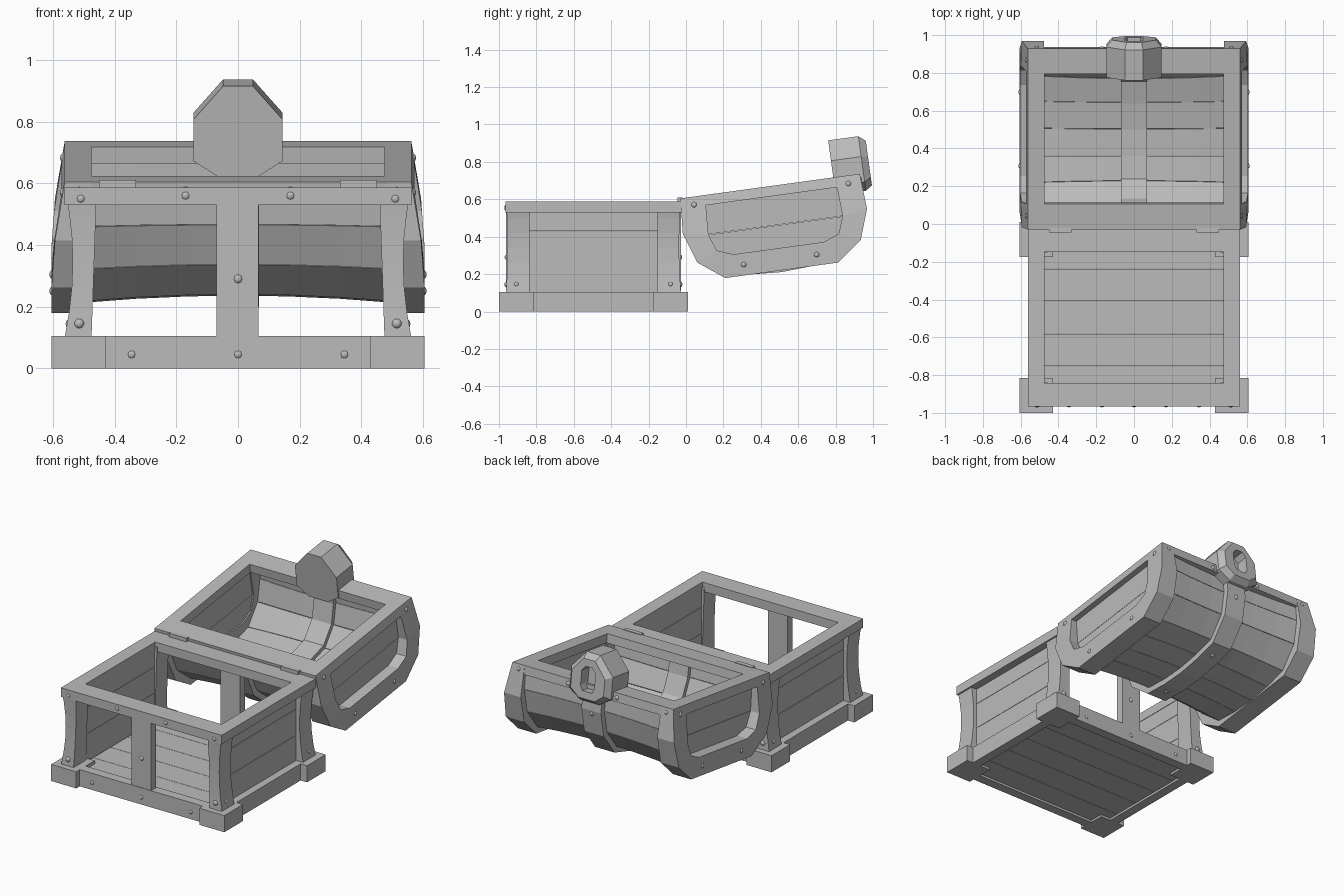
import bpy, bmesh, math
from mathutils import Matrix, Vector

if "Cube" in bpy.data.objects:
    bpy.data.objects.remove(bpy.data.objects["Cube"])

mat = bpy.data.materials.new("plain grey")
mat.diffuse_color = (0.5, 0.5, 0.5, 1)
mat.use_nodes = True
mat.node_tree.nodes["Principled BSDF"].inputs["Base Color"].default_value = mat.diffuse_color

YC = -0.495                       # centre of the chest base in y
A = math.radians(7.8)             # tilt of the open lid
W = 0.968                         # lid width along its rim


def L(x, u, v):
    """Lid space (u along rim, v away from the opening) to world."""
    return (x, -0.03 + u * math.cos(A) + v * math.sin(A),
            0.605 + u * math.sin(A) - v * math.cos(A))


def finish(name, bm):
    bmesh.ops.recalc_face_normals(bm, faces=bm.faces)
    me = bpy.data.meshes.new(name)
    bm.to_mesh(me)
    bm.free()
    me.materials.append(mat)
    ob = bpy.data.objects.new(name, me)
    bpy.context.collection.objects.link(ob)
    return ob


def loft(name, loops, cyclic=False):
    """Skin closed loops of equal length; cap ends or join last to first."""
    bm = bmesh.new()
    rows = [[bm.verts.new(p) for p in lp] for lp in loops]
    n = len(rows[0])
    pairs = list(zip(rows, rows[1:])) + ([(rows[-1], rows[0])] if cyclic else [])
    for a, b in pairs:
        for i in range(n):
            j = (i + 1) % n
            bm.faces.new((a[i], a[j], b[j], b[i]))
    if not cyclic:
        bm.faces.new(rows[0])
        bm.faces.new(rows[-1])
    return finish(name, bm)


def rect(x0, x1, y0, y1):
    return [(x0, y0), (x1, y0), (x1, y1), (x0, y1)]


def box(name, x0, x1, y0, y1, z0, z1):
    return loft(name, [[(x, y, z) for x, y in rect(x0, x1, y0, y1)] for z in (z0, z1)])


def frame(name, outer, inner, h0, h1, place):
    """Rectangular ring between two outlines."""
    return loft(name, [[place(a, b, h) for a, b in o]
                       for o, h in ((outer, h0), (outer, h1), (inner, h1), (inner, h0))], True)


def world(x, y, z):
    return (x, y, z)


# ---------- base ----------
def bow(z, depth=0.026):
    """Inward curve of the posts at height z."""
    t = (z - 0.105) / 0.48
    return depth * max(0.0, 1 - (2 * t - 1) ** 2)


def crect(hx, hy):
    return rect(-hx, hx, YC - hy, YC + hy)


frame("top_rim", crect(0.562, 0.47), crect(0.475, 0.347), 0.53, 0.587, world)
frame("bottom_rail", crect(0.56, 0.47), crect(0.50, 0.41), 0.0, 0.105, world)

ZS = [0.10, 0.18, 0.26, 0.34, 0.42, 0.50, 0.56]
for sx in (-1, 1):
    for sy in (-1, 1):
        box("foot", sx * 0.43, sx * 0.605, YC + sy * 0.32, YC + sy * 0.505, 0, 0.105)
        loft("corner_post", [[(sx * x, YC + sy * y, z) for x, y in
             rect(0.475 - 0.035 * (z - 0.1), 0.562 - bow(z), 0.343, 0.468 - bow(z, 0.01))]
             for z in ZS])
    # side wall planks
    for z0, z1 in ((0.09, 0.264), (0.266, 0.429), (0.431, 0.54)):
        box("side_plank", sx * 0.478, sx * 0.513, YC - 0.36, YC + 0.36, z0, z1)

# centre straps at front and back
for sy in (-1, 1):
    box("centre_strap", -0.069, 0.067, YC + sy * 0.42, YC + sy * 0.467, 0.1, 0.54)

# floor planks
n = 5
for i in range(n):
    y0 = YC - 0.43 + i * 0.86 / n
    box("floor_plank", -0.52, 0.52, y0 + 0.001, y0 + 0.86 / n - 0.001, 0.014, 0.085)

# hinges
for s in (-1, 1):
    box("hinge", s * 0.33, s * 0.45, -0.045, -0.018, 0.57, 0.610)

# ---------- lid ----------
def mirror(pts):
    """Complete a half profile by reflecting it across the lid centre."""
    return pts + [(W - u, v) for u, v in reversed(pts)]


def flare(v):
    """Outer half length of the lid at depth v."""
    return 0.562 + 0.043 * math.sin(min(1, v / 0.36) * math.pi / 2)


def offset(pts, d):
    """Move an open profile inward by d with mitred corners."""
    res = []
    for i, p in enumerate(pts):
        a = Vector(pts[max(i - 1, 0)])
        b = Vector(pts[min(i + 1, len(pts) - 1)])
        p = Vector(p)
        dirs = [e.normalized() for e in (p - a, b - p) if e.length > 0]
        norms = [Vector((e.y, -e.x)) for e in dirs]
        m = sum(norms, Vector((0, 0))).normalized()
        res.append(p + m * d / m.dot(norms[0]))
    return res


OUT = mirror([(0, 0), (-0.013, 0.19), (0.043, 0.352), (0.18, 0.4545)])
INN = mirror([(0.13, 0.055), (0.122, 0.212), (0.155, 0.302), (0.24, 0.335)])

frame("lid_rim", rect(-0.56, 0.56, 0.0, W), rect(-0.475, 0.475, 0.138, W - 0.135),
      0.0, 0.055, L)

UPPER = [(0.11, 0.04), (0.11, 0.211), (W - 0.11, 0.211), (W - 0.11, 0.04)]
LOWER = mirror([(0.11, 0.213), (0.145, 0.31), (0.235, 0.345)])
for s in (-1, 1):
    # arched end frame
    loft("lid_end_frame", [
        [L(s * flare(v), u, v) for u, v in OUT], [L(s * flare(v), u, v) for u, v in INN],
        [L(s * 0.477, u, v) for u, v in INN], [L(s * 0.477, u, v) for u, v in OUT]], True)
    # recessed end planks
    for poly in (UPPER, LOWER):
        loft("lid_end_plank", [[L(s * x, u, v) for u, v in poly] for x in (0.485, 0.535)])

# barrel planks on a shallow arch, waisted towards the middle
SEAMS = mirror([(0.012, 0.01), (0.016, 0.15), (0.062, 0.295), (0.185, 0.418), (0.335, 0.443)])
SEAMS.insert(5, (W / 2, 0.452))
XS = [-0.49, -0.33, -0.16, 0, 0.16, 0.33, 0.49]
rings = []
for x in XS:
    d = 0.002 + 0.022 * (1 - (x / 0.49) ** 2)
    rings.append((x, offset(SEAMS, d), offset(SEAMS, d + 0.03)))
for i in range(len(SEAMS) - 1):
    loops = []
    for x, o, q in rings:
        gap = (o[i + 1] - o[i]).normalized() * 0.001
        loops.append([L(x, *p) for p in (o[i] + gap, o[i + 1] - gap,
                                         q[i + 1] - gap, q[i] + gap)])
    loft("lid_plank", loops)

# strap over the lid
S0, S1 = offset(SEAMS, -0.012), offset(SEAMS, 0.078)
loft("lid_strap", [[L(-0.068, *a), L(0.068, *a), L(0.068, *b), L(-0.068, *b)]
                   for a, b in zip(S0, S1)])

# ---------- lock with keyhole ----------
def octagon(hx, top, bottom, cx, ct, cb):
    right = [(cx, top), (hx, top + ct), (hx, bottom - cb), (cx * 1.4, bottom)]
    return right + [(-x, v) for x, v in reversed(right)]


big = octagon(0.145, -0.20, 0.095, 0.048, 0.11, 0.05)
face = octagon(0.115, -0.17, 0.07, 0.04, 0.09, 0.045)
hole = octagon(0.048, -0.125, 0.025, 0.024, 0.03, 0.03)
loft("lock", [[L(x, u, v) for x, v in o] for o, u in
              ((big, 0.825), (big, 0.988), (face, 1.024), (hole, 1.024), (hole, 0.95))])

# ---------- rivets, sunk so only a low dome shows ----------
def rivets(name, points):
    bm = bmesh.new()
    for p in points:
        bmesh.ops.create_uvsphere(bm, u_segments=10, v_segments=6, radius=0.017,
                                  matrix=Matrix.Translation(p))
    for f in bm.faces:
        f.smooth = True
    finish(name, bm)


SINK = 0.009
pts = []
for sy in (-1, 1):
    for x, z in ((0.51, 0.55), (0.17, 0.56), (0.515, 0.145), (0.345, 0.045), (0, 0.045)):
        pts += [(s * x, YC + sy * (0.468 - SINK), z) for s in ((-1, 1) if x else (1,))]
    pts.append((0, YC + sy * (0.467 - SINK), 0.29))
    for z in (0.55, 0.145):
        pts += [(s * (0.56 - bow(z) - SINK), YC + sy * 0.412, z) for s in (-1, 1)]
rivets("base_rivets", pts)

pts = []
for s in (-1, 1):
    for u, v in ((0.068, 0.045), (W - 0.068, 0.045), (0.287, 0.397), (W - 0.287, 0.397)):
        pts.append(L(s * (flare(v) - SINK), u, v))
    for u in (SINK, W - SINK):
        pts += [L(s * 0.515, u, 0.03), L(s * 0.17, u, 0.03)]
for u, v in ((0.02, 0.17), (0.27, 0.435)):
    pts += [L(0, u, v), L(0, W - u, v)]
rivets("lid_rivets", pts)
